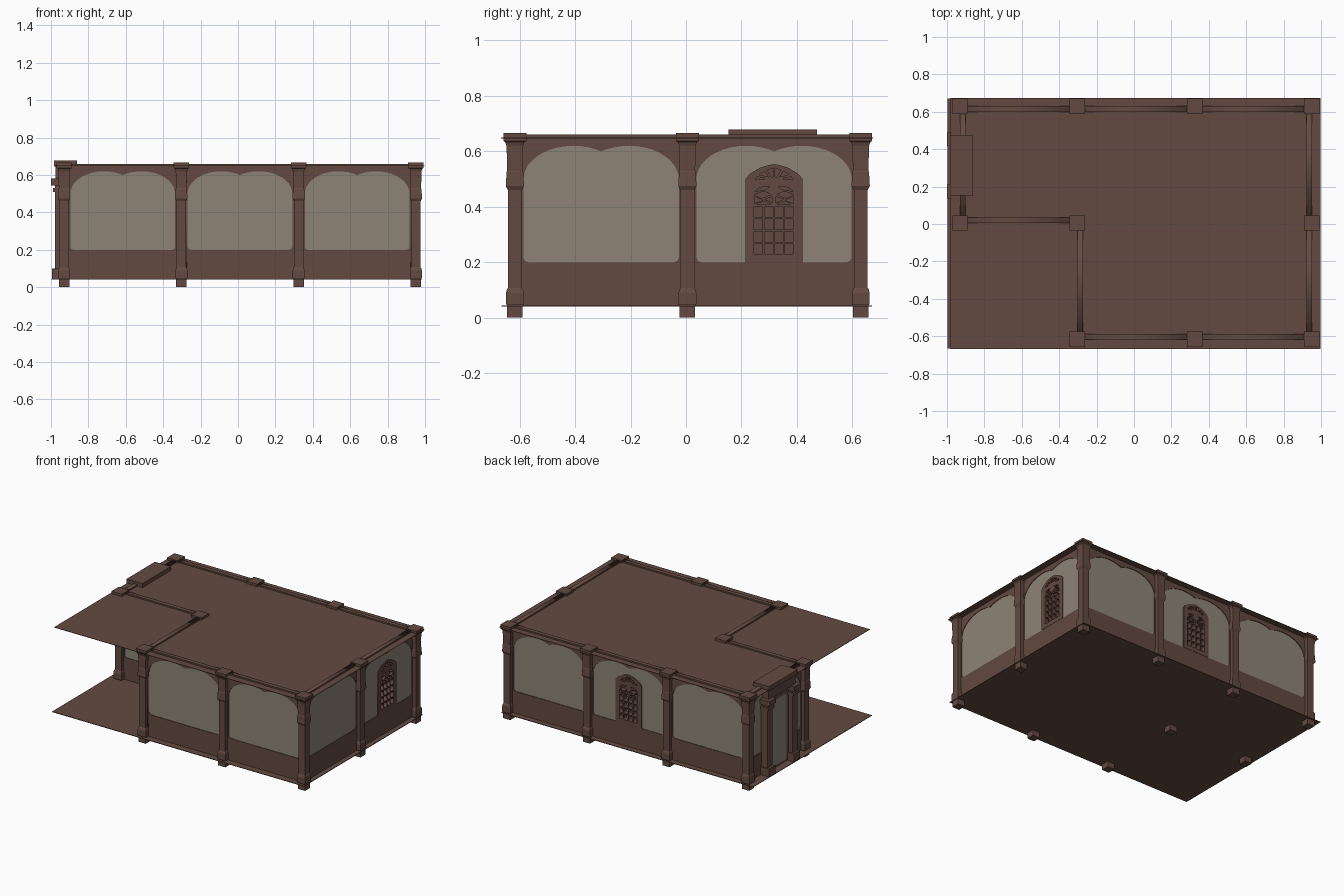
import bpy, bmesh, math
from mathutils import Matrix, Vector

if "Cube" in bpy.data.objects:
    bpy.data.objects.remove(bpy.data.objects["Cube"])


def material(name, rgb):
    m = bpy.data.materials.new(name)
    m.diffuse_color = (*rgb, 1)
    m.use_nodes = True
    m.node_tree.nodes["Principled BSDF"].inputs["Base Color"].default_value = m.diffuse_color
    return m


WOOD = material("brown wood", (0.125, 0.068, 0.052))
PLASTER = material("beige plaster", (0.27, 0.23, 0.18))

FLOOR, TOP = 0.043, 0.66
XS = [-0.93, -0.303, 0.324, 0.951]      # column lines
YS = [-0.617, 0.005, 0.63]


def add(name, mesh, mat, matrix=Matrix()):
    ob = bpy.data.objects.new(name, mesh)
    mesh.materials.clear()
    mesh.materials.append(mat)
    ob.matrix_world = matrix
    bpy.context.collection.objects.link(ob)
    return ob


def box(name, lo, hi, mat=WOOD):
    lo, hi = Vector(lo), Vector(hi)
    bm = bmesh.new()
    bmesh.ops.create_cube(bm, size=1)
    for v in bm.verts:
        v.co = Vector([(lo[i] + hi[i]) / 2 + v.co[i] * (hi[i] - lo[i]) for i in range(3)])
    me = bpy.data.meshes.new(name)
    bm.to_mesh(me)
    bm.free()
    return add(name, me, mat)


def plate(name, loops, thick, mat, matrix):
    """Upright plate: first loop is the outline, the others are holes."""
    cu = bpy.data.curves.new(name, 'CURVE')
    cu.dimensions = '2D'
    cu.fill_mode = 'BOTH'
    cu.extrude = thick / 2
    for pts in loops:
        s = cu.splines.new('POLY')
        s.points.add(len(pts) - 1)
        for p, (u, v) in zip(s.points, pts):
            p.co = (u, v, 0, 1)
        s.use_cyclic_u = True
    tmp = bpy.data.objects.new(name, cu)
    bpy.context.collection.objects.link(tmp)
    dg = bpy.context.evaluated_depsgraph_get()
    me = bpy.data.meshes.new_from_object(tmp.evaluated_get(dg))
    bpy.data.objects.remove(tmp)
    return add(name, me, mat, matrix)


def rect(u0, v0, u1, v1):
    return [(u0, v0), (u1, v0), (u1, v1), (u0, v1)]


def mirrored(half):
    """Close a right-hand half outline by mirroring it."""
    return half + [(-u, v) for u, v in reversed(half) if u > 1e-6]


def double_arch(g=0.0):
    """Panel outline with two lobes and rounded lower corners."""
    half = [(0.262, 0.2 - g), (0.274, 0.204 - g), (0.28 + g, 0.216)]
    end = math.acos(-0.10 / 0.18)
    for i in range(15):
        t = end * i / 14
        half.append((0.10 + (0.18 + g) * math.cos(t), 0.50 + (0.12 + g) * math.sin(t)))
    half[-1] = (0, half[-1][1])
    return mirrored(half)


def gothic(w, z0, spring, rise):
    half = [(w, z0), (w, spring), (w * 0.85, spring + rise * 0.35),
            (w * 0.5, spring + rise * 0.75), (w * 0.22, spring + rise * 0.92), (0, spring + rise)]
    return mirrored(half)


def lattice_holes():
    holes = []
    for c in range(4):                              # square panes
        for r in range(4):
            u, v = -0.072 + c * 0.0367, 0.229 + r * 0.0445
            holes.append(rect(u, v, u + 0.031, v + 0.038))
    for s in (-1, 1):                               # curved tracery
        holes += [[(s * a, b) for a, b in h] for h in (
            [(0.071, 0.412), (0.071, 0.436), (0.040, 0.424)],
            [(0.064, 0.410), (0.008, 0.410), (0.036, 0.420)],
            [(0.034, 0.427), (0.006, 0.416), (0.006, 0.436)],
            [(0.071, 0.444), (0.045, 0.431), (0.010, 0.444), (0.036, 0.456)],
            [(0.068, 0.456), (0.050, 0.470), (0.014, 0.474), (0.030, 0.462)],
            [(0.068, 0.497), (0.062, 0.508), (0.028, 0.502)],
            [(0.054, 0.516), (0.034, 0.528), (0.020, 0.508)],
            [(0.024, 0.532), (0.003, 0.540), (0.003, 0.508), (0.010, 0.508)])]
    return holes


def bay(cx, cy, deg, window=False):
    """One wall bay; the plate normal points outward."""
    m = (Matrix.Translation((cx, cy, 0)) @ Matrix.Rotation(math.radians(deg), 4, 'Z')
         @ Matrix.Rotation(math.radians(90), 4, 'X') @ Matrix.Translation((0, 0, -0.015)))
    plate("wall_frame", [rect(-0.312, FLOOR, 0.312, TOP), double_arch()], 0.03, WOOD, m)
    fill = [double_arch(0.002)]
    if window:
        fill.append(gothic(0.09, 0.212, 0.495, 0.05))
        plate("window_lattice", [gothic(0.103, 0.2, 0.5, 0.054)] + lattice_holes(), 0.034, WOOD, m)
    plate("plaster_panel", fill, 0.022, PLASTER, m)


def mid(a, i):
    return (a[i] + a[i + 1]) / 2


# Walls around the L-shaped plan
bay(mid(XS, 1), YS[0], 0)
bay(mid(XS, 2), YS[0], 0)
bay(mid(XS, 0), YS[1], 0)
bay(XS[1], mid(YS, 0), -90)
bay(XS[0], mid(YS, 1), -90)
for i in range(3):
    bay(mid(XS, i), YS[2], 180, window=(i == 1))
for i in range(2):
    bay(XS[3], mid(YS, i), 90, window=(i == 1))

# Square columns: (half width, height) profile
PROFILE = [(0.028, 0), (0.028, 0.043), (0.032, 0.05), (0.032, 0.09), (0.029, 0.102),
           (0.025, 0.108), (0.025, 0.46), (0.033, 0.475), (0.030, 0.525), (0.028, 0.53),
           (0.030, 0.62), (0.034, 0.632), (0.041, 0.638), (0.041, 0.667)]


def column(x, y):
    bm = bmesh.new()
    rings = [[bm.verts.new((sx * h, sy * h, z)) for sx, sy in ((-1, -1), (1, -1), (1, 1), (-1, 1))]
             for h, z in PROFILE]
    for a, b in zip(rings, rings[1:]):
        for i in range(4):
            j = (i + 1) % 4
            bm.faces.new((a[i], a[j], b[j], b[i]))
    bm.faces.new(rings[0][::-1])
    bm.faces.new(rings[-1])
    me = bpy.data.meshes.new("column")
    bm.to_mesh(me)
    bm.free()
    add("column", me, WOOD, Matrix.Translation((x, y, 0)))


for ix, x in enumerate(XS):
    for iy, y in enumerate(YS):
        if (ix, iy) not in ((0, 0), (2, 1)):
            column(x, y)

# Floor and ceiling sheets cover the full rectangle
box("floor", (-0.998, -0.665, 0.040), (0.985, 0.67, 0.044))
box("ceiling", (-0.98, -0.667, 0.647), (0.998, 0.674, 0.650))

# Door portal on the left wall
DY = 0.313
box("door_leaf", (-0.945, DY - 0.12, FLOOR), (-0.885, DY + 0.12, 0.58))
box("door_panel", (-0.949, DY - 0.085, 0.06), (-0.944, DY + 0.085, 0.53), PLASTER)
box("door_lintel", (-0.975, DY - 0.15, 0.575), (-0.868, DY + 0.15, 0.65))
box("door_canopy", (-0.985, DY - 0.16, 0.645), (-0.86, DY + 0.16, 0.678))
for s in (-1, 1):
    y = DY + s * 0.14
    box("door_pilaster", (-0.978, y - 0.027, FLOOR), (-0.866, y + 0.027, 0.58))
    box("pilaster_base", (-0.995, y - 0.036, FLOOR), (-0.855, y + 0.036, 0.10))
    box("pilaster_band", (-0.990, y - 0.033, 0.51), (-0.858, y + 0.033, 0.53))
    box("pilaster_cap", (-0.999, y - 0.037, 0.545), (-0.850, y + 0.037, 0.58))
